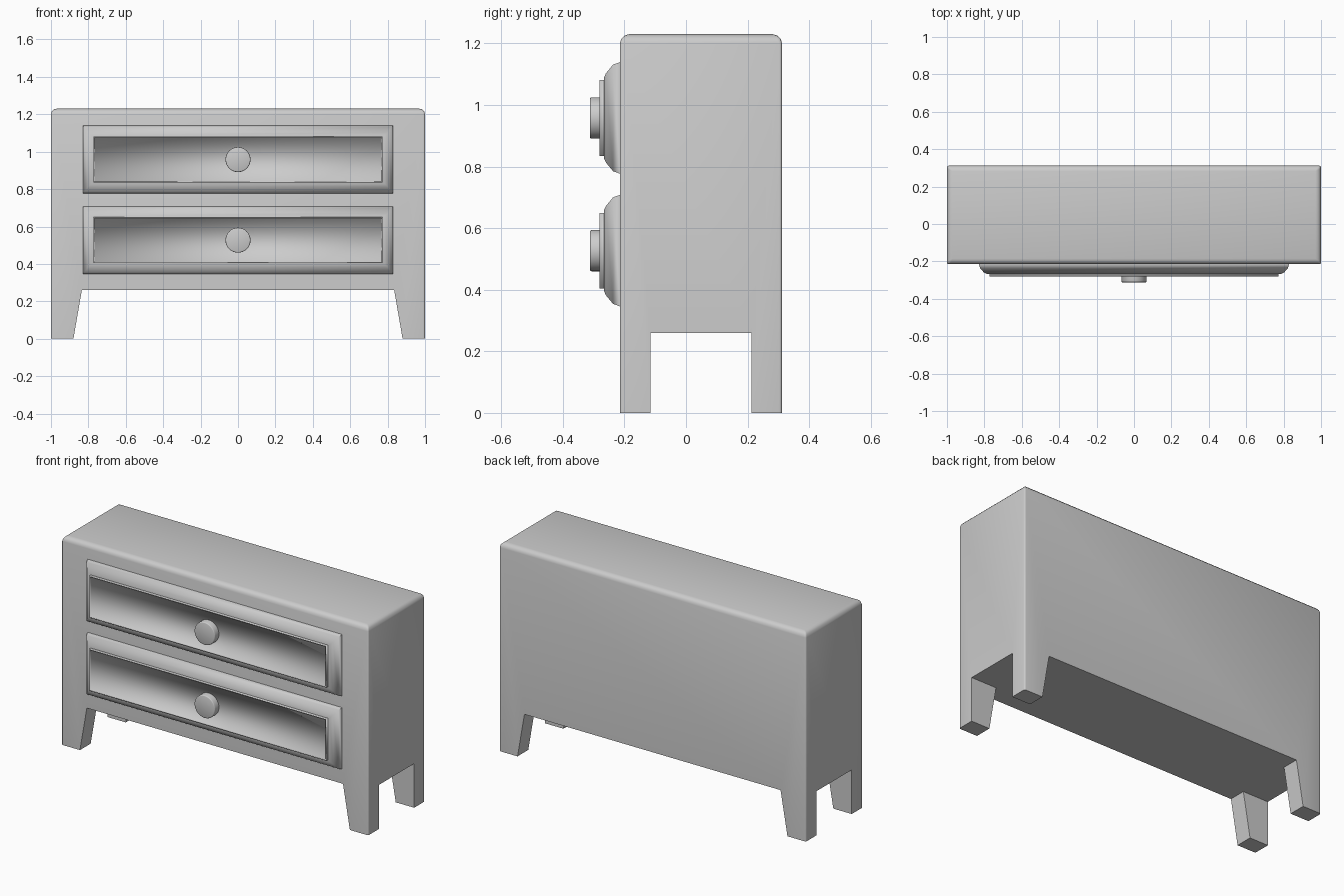
import bpy, bmesh
from mathutils import Matrix

if "Cube" in bpy.data.objects:
    bpy.data.objects.remove(bpy.data.objects["Cube"])


def finish(bm, name):
    bmesh.ops.recalc_face_normals(bm, faces=bm.faces)
    mesh = bpy.data.meshes.new(name)
    bm.to_mesh(mesh)
    bm.free()
    ob = bpy.data.objects.new(name, mesh)
    bpy.context.collection.objects.link(ob)
    bpy.ops.object.select_all(action='DESELECT')
    bpy.context.view_layer.objects.active = ob
    ob.select_set(True)
    return ob


def loft(name, rings, zc):
    """Rectangular rings (y, half width, half height) joined front to back, ends capped."""
    bm = bmesh.new()
    loops = [[bm.verts.new((sx * hx, y, zc + sz * hz))
              for sx, sz in ((-1, -1), (1, -1), (1, 1), (-1, 1))] for y, hx, hz in rings]
    for a, b in zip(loops, loops[1:]):
        for i in range(4):
            j = (i + 1) % 4
            bm.faces.new((a[i], a[j], b[j], b[i]))
    bm.faces.new(loops[0])
    bm.faces.new(loops[-1])
    return finish(bm, name)


# Cabinet body with four tapered legs, built from solid cells
YS = (-0.215, -0.115, 0.212, 0.312)
ZS = (0.0, 0.26, 1.23)


def solid(i, j, k):
    inside = 0 <= i < 3 and 0 <= j < 3 and 0 <= k < 2
    return inside and (k == 1 or (i != 1 and j != 1))


bm = bmesh.new()
verts = {}


def vert(i, j, k):
    if (i, j, k) not in verts:
        inner = 0.88 if k == 0 else 0.835
        verts[i, j, k] = bm.verts.new(((-1, -inner, inner, 1)[i], YS[j], ZS[k]))
    return verts[i, j, k]


for i in range(3):
    for j in range(3):
        for k in range(2):
            if not solid(i, j, k):
                continue
            for axis in range(3):
                for side in (0, 1):
                    n = [i, j, k]
                    n[axis] += 1 if side else -1
                    if solid(*n):
                        continue
                    quad = []
                    for u, v in ((0, 0), (1, 0), (1, 1), (0, 1)):
                        p = [u, v]
                        p.insert(axis, side)
                        quad.append(vert(i + p[0], j + p[1], k + p[2]))
                    bm.faces.new(quad)
bmesh.ops.recalc_face_normals(bm, faces=bm.faces)
bmesh.ops.dissolve_limit(bm, angle_limit=0.02, verts=bm.verts, edges=bm.edges)

# Wide rounding on the top rim, slight rounding on the upright corners
weight = bm.edges.layers.float.new("bevel_weight_edge")
for e in bm.edges:
    a, b = (v.co for v in e.verts)
    if a.z > 1.2 and b.z > 1.2:
        e[weight] = 1.0
    elif abs(a.x) > 0.99 and abs(b.x) > 0.99 and abs(a.z - b.z) > 1:
        e[weight] = 0.3
body = finish(bm, "cabinet_body")
mod = body.modifiers.new("rounding", 'BEVEL')
mod.limit_method = 'WEIGHT'
mod.width = 0.03
mod.segments = 3
bpy.ops.object.modifier_apply(modifier=mod.name)
bpy.ops.object.shade_smooth_by_angle(angle=0.7)

# Two drawers: rounded frame, shallow tray panel and round knob
for label, zc in (("upper", 0.958), ("lower", 0.527)):
    loft(label + "_drawer_frame", [(-0.2, 0.83, 0.181), (-0.215, 0.83, 0.181),
                                   (-0.237, 0.822, 0.173), (-0.26, 0.802, 0.145),
                                   (-0.267, 0.785, 0.13)], zc)
    bpy.ops.object.shade_smooth_by_angle(angle=1.1)
    loft(label + "_drawer_panel", [(-0.25, 0.773, 0.123), (-0.281, 0.773, 0.123),
                                   (-0.281, 0.768, 0.118), (-0.273, 0.768, 0.118)], zc)
    bpy.ops.object.shade_smooth()

    bm = bmesh.new()
    bmesh.ops.create_cone(bm, cap_ends=True, segments=32, radius1=0.067, radius2=0.067,
                          depth=0.055, matrix=Matrix.Translation((0, -0.2845, zc)) @
                          Matrix.Rotation(1.5707963, 4, 'X'))
    rim = [e for e in bm.edges if all(v.co.y < -0.3 for v in e.verts)]
    bmesh.ops.bevel(bm, geom=rim, offset=0.005, segments=2, profile=0.5, affect='EDGES')
    finish(bm, label + "_knob")
    bpy.ops.object.shade_smooth_by_angle(angle=0.9)
